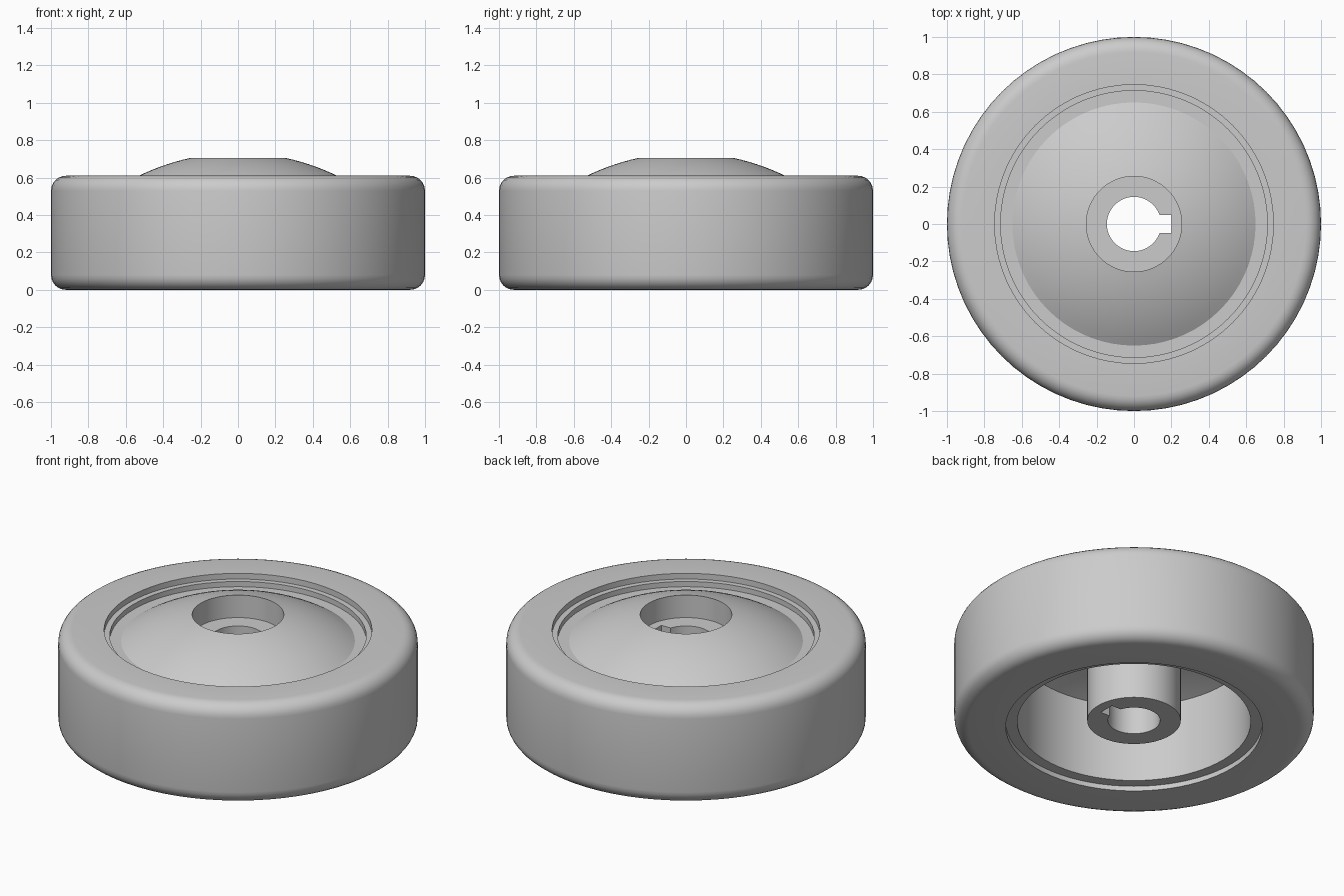
import bpy, bmesh, math
from math import cos, sin, pi, sqrt, radians

cube = bpy.data.objects.get("Cube")
if cube:
    bpy.data.objects.remove(cube)

SEGMENTS = 72

grey = bpy.data.materials.new("light grey")
grey.use_nodes = True
colour = (0.6, 0.6, 0.6, 1)
grey.diffuse_color = colour
grey.node_tree.nodes["Principled BSDF"].inputs["Base Color"].default_value = colour


def lathe(name, profile):
    """Turn a closed (radius, height) profile around the z axis."""
    bm = bmesh.new()
    rings = []
    for i in range(SEGMENTS):
        a = 2 * pi * i / SEGMENTS
        rings.append([bm.verts.new((r * cos(a), r * sin(a), z)) for r, z in profile])
    count = len(profile)
    for i in range(SEGMENTS):
        here, after = rings[i], rings[(i + 1) % SEGMENTS]
        for j in range(count):
            k = (j + 1) % count
            bm.faces.new((here[j], after[j], after[k], here[k]))
    bmesh.ops.recalc_face_normals(bm, faces=bm.faces)
    mesh = bpy.data.meshes.new(name)
    bm.to_mesh(mesh)
    bm.free()
    mesh.materials.append(grey)
    obj = bpy.data.objects.new(name, mesh)
    bpy.context.collection.objects.link(obj)
    return obj


def corner(r, z, radius, start):
    """Quarter round from the start angle, in degrees."""
    return [(r + radius * cos(radians(start + 15 * i)),
             z + radius * sin(radians(start + 15 * i))) for i in range(7)]


def dome(r0, z0, r1, z1, steps=10):
    """Arc of a sphere centred on the axis, from (r0, z0) to (r1, z1)."""
    c = (r1 * r1 + z1 * z1 - r0 * r0 - z0 * z0) / (2 * (z1 - z0))
    square = r0 * r0 + (z0 - c) ** 2
    radii = [r0 + (r1 - r0) * i / steps for i in range(steps + 1)]
    return [(r, c + sqrt(square - r * r)) for r in radii]


# Tyre with rounded shoulders and a stepped upper seat
TOP, ROUND = 0.61, 0.08
tyre = lathe("tyre",
             [(0.713, 0)]
             + corner(1 - ROUND, ROUND, ROUND, -90)
             + corner(1 - ROUND, TOP - ROUND, ROUND, 0)
             + [(0.745, TOP), (0.745, 0.575), (0.713, 0.575)])

# Rim, domed web and counterbored hub in one turned piece
BORE, HUB, HUB_BASE, FLOOR = 0.145, 0.26, 0.04, 0.567
wheel = lathe("wheel_body",
              [(BORE, HUB_BASE), (HUB, HUB_BASE)]
              + dome(HUB, 0.61, 0.649, 0.51)
              + [(0.649, 0.03), (0.73, 0.03), (0.73, 0.543)]
              + dome(0.65, 0.543, 0.255, 0.705)
              + [(0.255, FLOOR), (BORE, FLOOR)])

# Keyway cut along the bore
bpy.ops.mesh.primitive_cube_add(size=1, location=(0.1, 0, 0.3))
cutter = bpy.context.object
cutter.name = "keyway_cutter"
cutter.scale = (0.2, 0.095, 0.62)
cutter.hide_render = True
cutter.data.materials.append(grey)
cut = wheel.modifiers.new("keyway", 'BOOLEAN')
cut.operation = 'DIFFERENCE'
cut.solver = 'EXACT'
cut.object = cutter
bpy.context.view_layer.objects.active = wheel
bpy.ops.object.modifier_apply(modifier=cut.name)
bpy.data.objects.remove(cutter)

# Smooth shading with sharp rims
bpy.ops.object.select_all(action='DESELECT')
for obj in (tyre, wheel):
    obj.select_set(True)
bpy.context.view_layer.objects.active = tyre
bpy.ops.object.shade_smooth_by_angle(angle=radians(30))
wheel.parent = tyre
